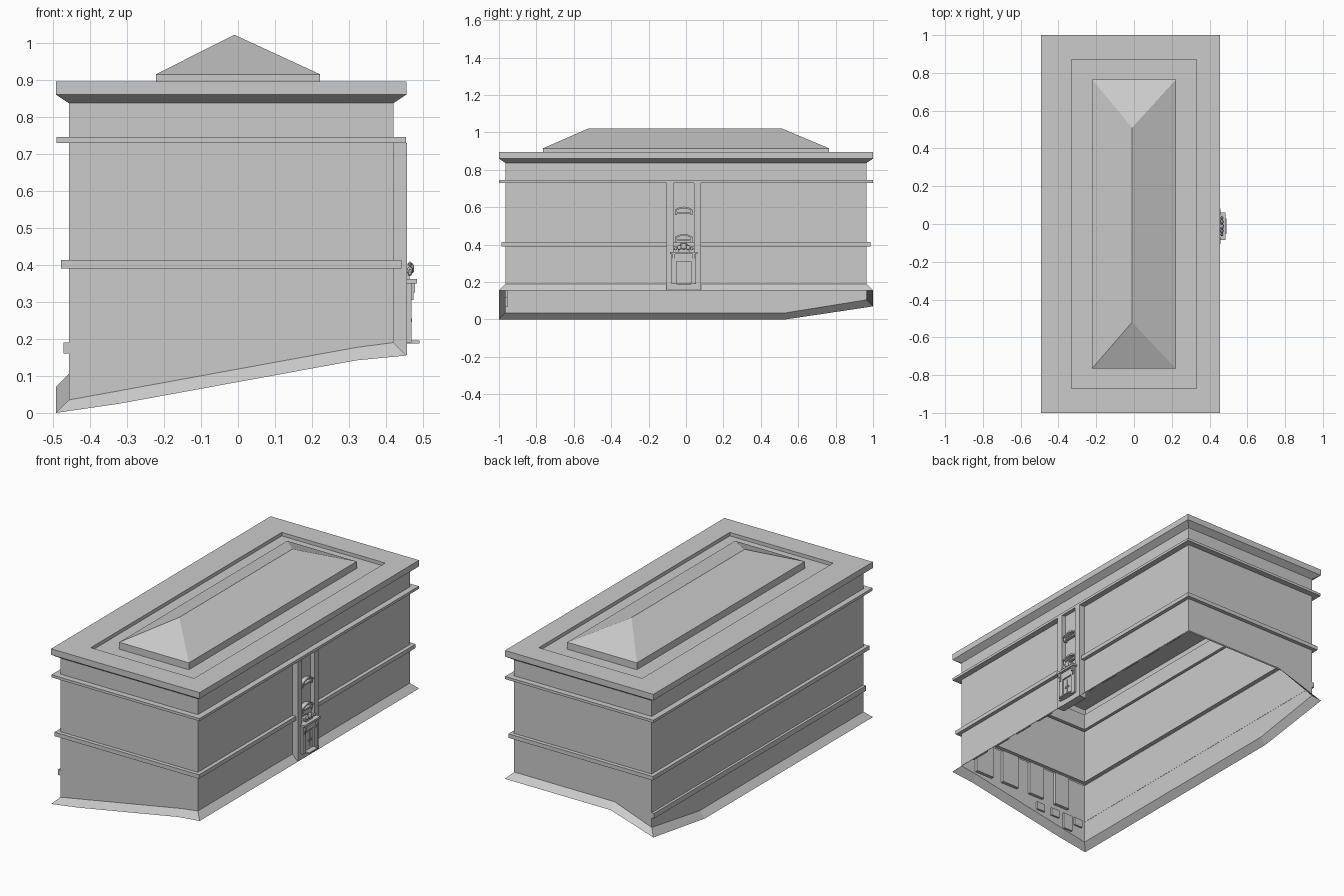
import bpy, bmesh, math
from mathutils import Vector, Matrix

cube = bpy.data.objects.get("Cube")
if cube:
    bpy.data.objects.remove(cube, do_unlink=True)

GREY = (0.6, 0.6, 0.6, 1)
stone = bpy.data.materials.new("grey stone")
stone.use_nodes = True
stone.diffuse_color = GREY
stone.node_tree.nodes["Principled BSDF"].inputs["Base Color"].default_value = GREY


def finish(name, bm):
    mesh = bpy.data.meshes.new(name)
    bm.to_mesh(mesh)
    bm.free()
    mesh.materials.append(stone)
    obj = bpy.data.objects.new(name, mesh)
    bpy.context.scene.collection.objects.link(obj)
    return obj


def add_box(bm, x, y, z):
    size = Vector((x[1] - x[0], y[1] - y[0], z[1] - z[0]))
    centre = Vector((sum(x), sum(y), sum(z))) / 2
    bmesh.ops.create_cube(bm, size=1, matrix=Matrix.Translation(centre) @ Matrix.Diagonal(size.to_4d()))


def box(name, x, y, z):
    bm = bmesh.new()
    add_box(bm, x, y, z)
    return finish(name, bm)


def loft(bm, rings):
    loops = [[bm.verts.new(p) for p in ring] for ring in rings]
    n = len(loops[0])
    for a, b in zip(loops, loops[1:]):
        for i in range(n):
            j = (i + 1) % n
            bm.faces.new((a[i], a[j], b[j], b[i]))
    return loops


# Walls: perimeter ring with the slope breaks of the ground line
X0, X1, Y = -0.457, 0.42, 0.965


def ring(x0, x1, y, z):
    ground = [(x0, -y, 0), (-0.32, -y, 0.025), (0.32, -y, 0.142), (x1, -y, 0.155),
              (x1, y, 0.155), (-0.22, y, 0.155), (x0, y, 0.07), (x0, 0.53, 0)]
    return [(px, py, z(g)) for px, py, g in ground]


def offset_ring(o, z):
    return ring(X0 - o, X1 + o, Y + o, z)


walls = bmesh.new()
rings = [offset_ring(0.035, lambda g: g), offset_ring(0, lambda g: g + 0.035)]
# String courses and cornice: outward offset and height
for o, h in [(0, 0.39), (0.022, 0.39), (0.022, 0.413), (0, 0.413), (0, 0.73), (0.034, 0.73),
             (0.034, 0.745), (0, 0.745), (0, 0.837), (0.035, 0.86), (0.035, 0.895)]:
    rings.append(offset_ring(o, lambda g, h=h: h))
for h in (0.895, 0.875):
    rings.append(ring(-0.33, 0.33, 0.87, lambda g, h=h: h))
walls.faces.new(loft(walls, rings)[-1])


def recess(normal, u0, u1, z0, z1, depth=0.018):
    """Cut a sunken rectangle into the wall that faces along normal."""
    normal = Vector(normal)
    axis = 0 if normal.y else 1
    plane = {(0, -1): Y, (0, 1): Y, (1, 0): X1, (-1, 0): -X0}[(int(normal.x), int(normal.y))]

    def on_wall():
        walls.normal_update()
        found = []
        for f in walls.faces:
            us = [v.co[axis] for v in f.verts]
            zs = [v.co.z for v in f.verts]
            if (f.normal.dot(normal) > 0.99 and abs(f.calc_center_median().dot(normal) - plane) < 1e-3
                    and max(us) > u0 + 1e-4 and min(us) < u1 - 1e-4
                    and max(zs) > z0 + 1e-4 and min(zs) < z1 - 1e-4):
                found.append(f)
        return found

    for ax, value in ((axis, u0), (axis, u1), (2, z0), (2, z1)):
        faces = on_wall()
        geom = set(faces)
        for f in faces:
            geom.update(f.edges)
            geom.update(f.verts)
        direction = Vector([float(i == ax) for i in range(3)])
        bmesh.ops.bisect_plane(walls, geom=list(geom), dist=1e-5, plane_co=direction * value, plane_no=direction)
    out = bmesh.ops.extrude_face_region(walls, geom=on_wall())
    moved = [v for v in out["geom"] if isinstance(v, bmesh.types.BMVert)]
    bmesh.ops.translate(walls, verts=moved, vec=-normal * depth)


# Tall ground floor recesses
for u0, u1 in [(-0.333, -0.235), (-0.154, -0.054), (0.027, 0.138), (0.205, 0.322)]:
    recess((0, -1, 0), u0, u1, 0.19, 0.385)
for i in range(5):
    u = -0.39 + i * 0.167
    recess((0, 1, 0), u, u + 0.1, 0.195, 0.385)
for i in range(5):
    u = -0.88 + i * 0.183
    end = min(u + 0.118, -0.1)
    recess((1, 0, 0), u, end, 0.195, 0.385)
    recess((1, 0, 0), -end, -u, 0.195, 0.385)
# Basement openings
for u0, u1, z0 in [(-0.435, -0.38, 0.115), (-0.362, -0.302, 0.066), (-0.27, -0.216, 0.115), (-0.168, -0.113, 0.115)]:
    recess((0, -1, 0), u0, u1, z0, 0.16, 0.01)
finish("walls", walls)

box("side_base_course", (-0.472, X0 + 0.001), (-Y, Y), (0.16, 0.19))

# Hipped roof on a low curb
bm = bmesh.new()
R, L = 0.222, 0.765
corners = [(-R, -L), (R, -L), (R, L), (-R, L)]
a, b, c, d = loft(bm, [[(x, y, z) for x, y in corners] for z in (0.875, 0.915)])[-1]
front, back = (bm.verts.new((-0.01, y, 1.022)) for y in (-0.52, 0.51))
for face in ((a, b, front), (b, c, back, front), (c, d, back), (d, a, front, back)):
    bm.faces.new(face)
finish("hipped_roof", bm)

# Entrance bay: pilasters, sunken middle, base
MID = -0.012
bm = bmesh.new()
for s in (-1, 1):
    add_box(bm, (X1 - 0.01, 0.457), sorted((MID + s * 0.056, MID + s * 0.093)), (0.157, 0.73))
add_box(bm, (X1 - 0.01, 0.432), (MID - 0.056, MID + 0.056), (0.157, 0.73))
add_box(bm, (X1 - 0.01, 0.456), (MID - 0.056, MID + 0.056), (0.157, 0.19))
finish("entrance_bay", bm)


def arch(name, z, half, rise, thick, x0, x1, steps=8):
    """Curved hood made from an arc strip."""
    bm = bmesh.new()
    sections = []
    for i in range(steps + 1):
        t = 2 * i / steps - 1
        y, low = MID + half * t, z + rise * (1 - t * t)
        sections.append([(x0, y, low), (x1, y, low), (x1, y, low + thick), (x0, y, low + thick)])
    loops = loft(bm, sections)
    bm.faces.new(loops[0])
    bm.faces.new(loops[-1])
    bmesh.ops.recalc_face_normals(bm, faces=bm.faces)
    return finish(name, bm)


# Window hoods with sills and small brackets
for label, z in (("upper", 0.578), ("lower", 0.432)):
    arch(label + "_window_hood", z, 0.048, 0.016, 0.009, 0.43, 0.456)
    bm = bmesh.new()
    add_box(bm, (0.43, 0.45), (MID - 0.043, MID + 0.043), (z - 0.012, z - 0.004))
    for s in (-1, 1):
        y = MID + s * 0.042
        add_box(bm, (0.43, 0.452), (y - 0.005, y + 0.005), (z - 0.02, z + 0.004))
    finish(label + "_window_sill", bm)

# Doorway surround
bm = bmesh.new()
for s in (-1, 1):
    add_box(bm, (0.43, 0.469), sorted((MID + s * 0.038, MID + s * 0.066)), (0.19, 0.35))
    y = MID + s * 0.054
    add_box(bm, (0.465, 0.479), (y - 0.007, y + 0.007), (0.325, 0.35))
    add_box(bm, (0.465, 0.474), (y - 0.005, y + 0.005), (0.305, 0.325))
add_box(bm, (0.43, 0.469), (MID - 0.038, MID + 0.038), (0.31, 0.35))
add_box(bm, (0.43, 0.484), (MID - 0.073, MID + 0.073), (0.35, 0.362))
add_box(bm, (0.43, 0.49), (MID - 0.04, MID + 0.04), (0.188, 0.195))
finish("door_surround", bm)

# Double door with raised panels
bm = bmesh.new()
add_box(bm, (0.43, 0.46), (MID - 0.038, MID + 0.038), (0.19, 0.31))
for s in (-1, 1):
    add_box(bm, (0.455, 0.464), sorted((MID + s * 0.005, MID + s * 0.032)), (0.21, 0.3))
    y = MID + s * 0.012
    add_box(bm, (0.46, 0.47), (y - 0.003, y + 0.003), (0.245, 0.255))
finish("double_door", bm)

# Carved crest above the door
bm = bmesh.new()
add_box(bm, (0.43, 0.464), (MID - 0.03, MID + 0.03), (0.362, 0.378))
for y, z, r in [(0, 0.39, 0.017), (0.024, 0.384, 0.012), (0.043, 0.379, 0.009), (0.012, 0.402, 0.007)]:
    for s in ((-1, 1) if y else (1,)):
        place = Matrix.Translation((0.465, MID + s * y, z)) @ Matrix.Diagonal((0.7, 1, 1, 1))
        bmesh.ops.create_icosphere(bm, subdivisions=2, radius=r, matrix=place)
finish("door_crest", bm)
